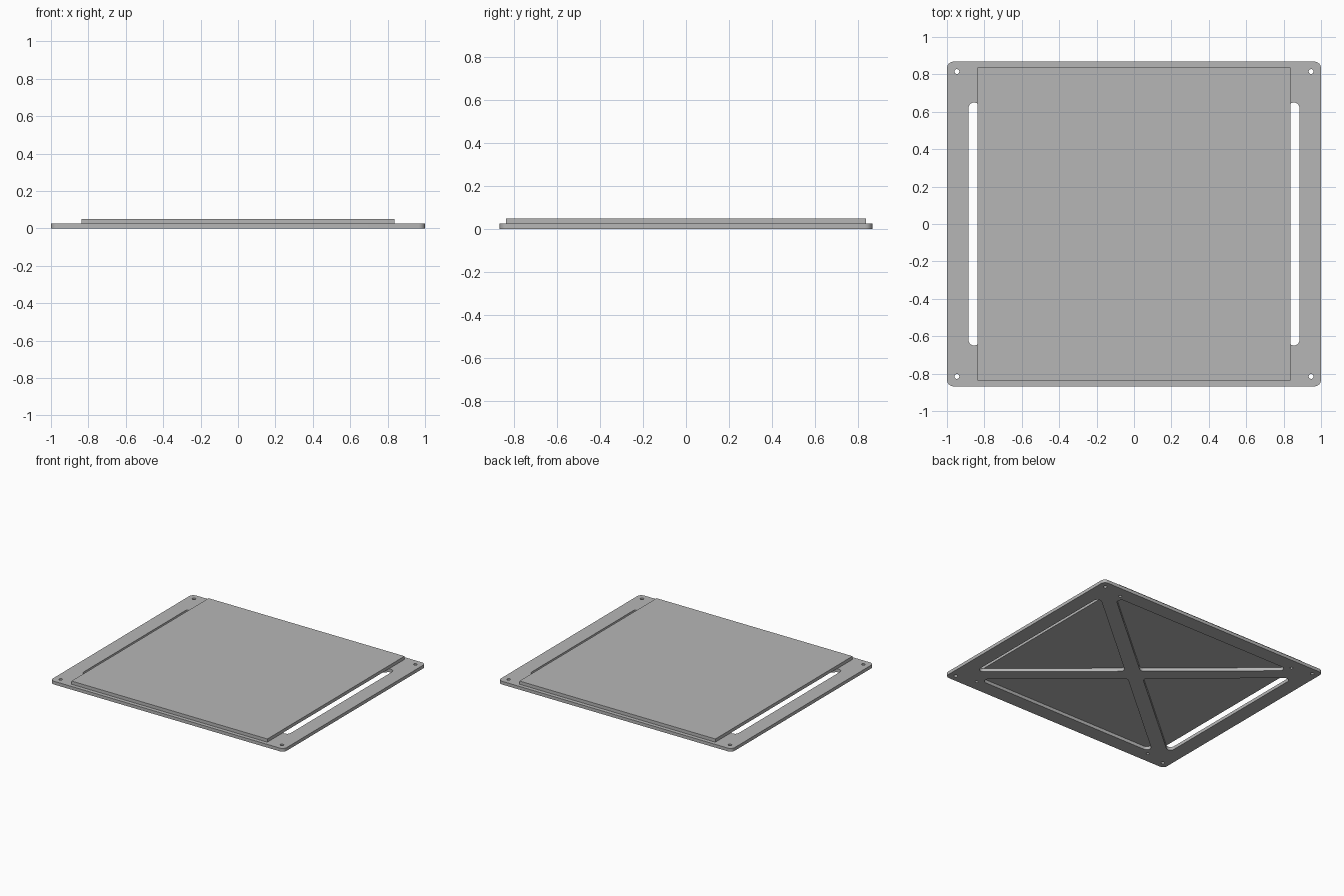
import bpy
from math import atan2, cos, hypot, pi, sin
from mathutils import Vector

if "Cube" in bpy.data.objects:
    bpy.data.objects.remove(bpy.data.objects["Cube"], do_unlink=True)

HALF_X, HALF_Y, THICK = 1.0, 0.868, 0.025
PANEL = 0.838
POCKET_X, POCKET_Y = 0.885, 0.753   # outer limits of the triangular openings
RIB = 0.052                         # half width of the diagonal ribs

grey = bpy.data.materials.new("plain grey")
grey.use_nodes = True
colour = (0.47, 0.47, 0.47, 1)
grey.diffuse_color = colour
grey.node_tree.nodes["Principled BSDF"].inputs["Base Color"].default_value = colour


def rounded(corners, radius, steps=8):
    """Round every corner of a convex counter-clockwise polygon."""
    pts = [Vector(c) for c in corners]
    result = []
    for i, p in enumerate(pts):
        into = (p - pts[i - 1]).normalized()
        out = (pts[(i + 1) % len(pts)] - p).normalized()
        n1, n2 = Vector((into.y, -into.x)), Vector((out.y, -out.x))
        centre = p - (n1 + n2) * radius / (1 + n1.dot(n2))
        start = atan2(n1.y, n1.x)
        turn = (atan2(n2.y, n2.x) - start) % (2 * pi)
        for k in range(steps + 1):
            a = start + turn * k / steps
            result.append(centre + Vector((cos(a), sin(a))) * radius)
    return result


def circle(x, y, radius, steps=20):
    return [Vector((x + radius * cos(2 * pi * k / steps),
                    y + radius * sin(2 * pi * k / steps))) for k in range(steps)]


def rectangle(x, y):
    return [(-x, -y), (x, -y), (x, y), (-x, y)]


def plate(name, loops, bottom):
    """Extrude an outline with holes into a flat plate."""
    curve = bpy.data.curves.new(name + "_outline", 'CURVE')
    curve.dimensions = '2D'
    curve.fill_mode = 'BOTH'
    curve.extrude = THICK / 2
    for loop in loops:
        spline = curve.splines.new('POLY')
        spline.points.add(len(loop) - 1)
        for point, p in zip(spline.points, loop):
            point.co = (p.x, p.y, 0, 1)
        spline.use_cyclic_u = True
    helper = bpy.data.objects.new(name + "_outline", curve)
    bpy.context.collection.objects.link(helper)
    graph = bpy.context.evaluated_depsgraph_get()
    mesh = bpy.data.meshes.new_from_object(helper.evaluated_get(graph))
    bpy.data.objects.remove(helper, do_unlink=True)
    mesh.name = name
    mesh.materials.clear()
    mesh.materials.append(grey)
    obj = bpy.data.objects.new(name, mesh)
    obj.location.z = bottom + THICK / 2
    bpy.context.collection.objects.link(obj)
    bpy.ops.object.select_all(action='DESELECT')
    obj.select_set(True)
    bpy.context.view_layer.objects.active = obj
    # weld the caps to the walls so the normals agree
    bpy.ops.object.mode_set(mode='EDIT')
    bpy.ops.mesh.select_all(action='SELECT')
    bpy.ops.mesh.remove_doubles(threshold=0.0001)
    bpy.ops.mesh.normals_make_consistent(inside=False)
    bpy.ops.object.mode_set(mode='OBJECT')
    bpy.ops.object.shade_smooth_by_angle()
    return obj


# Frame outline
loops = [rounded(rectangle(HALF_X, HALF_Y), 0.035)]

# Four triangular openings between the diagonal ribs
slope = POCKET_Y / POCKET_X
length = hypot(POCKET_X, POCKET_Y)
apex_x = RIB * length / POCKET_Y
apex_y = RIB * length / POCKET_X
end_y = slope * (POCKET_X - apex_x)
end_x = (POCKET_Y - apex_y) / slope
for s in (1, -1):
    side = [(apex_x * s, 0), (POCKET_X * s, -end_y * s), (POCKET_X * s, end_y * s)]
    end = [(0, apex_y * s), (end_x * s, POCKET_Y * s), (-end_x * s, POCKET_Y * s)]
    loops += [rounded(side, 0.03), rounded(end, 0.03)]

# Corner mounting holes and the blind holes beneath the panel
for sx in (1, -1):
    for sy in (1, -1):
        loops.append(circle(0.947 * sx, 0.815 * sy, 0.013))
        loops.append(circle(0.783 * sx, 0.783 * sy, 0.011))

plate("base_frame", loops, 0)
plate("top_panel", [[Vector(c) for c in rectangle(PANEL, PANEL)]], THICK)
